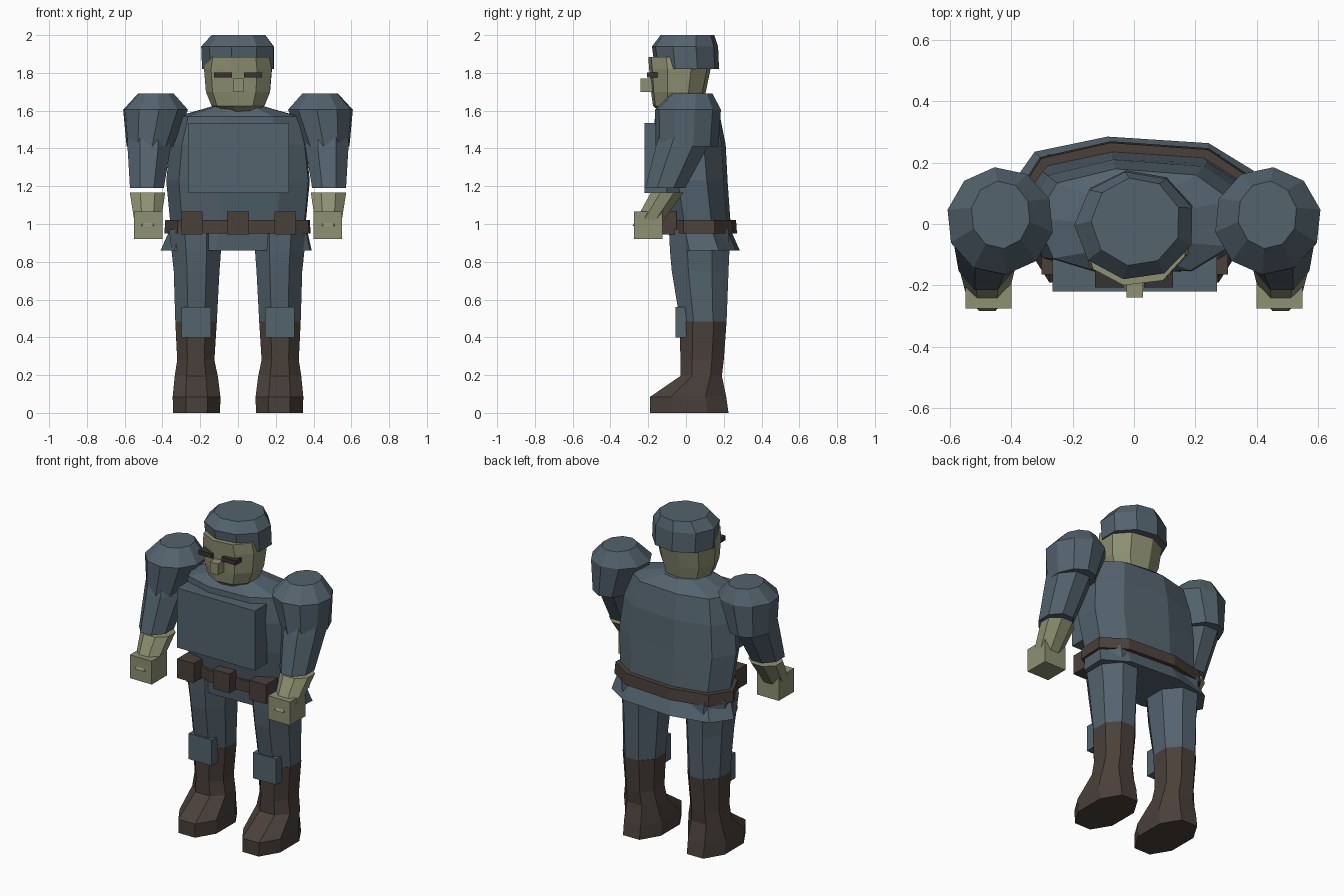
import bpy, bmesh, math

cube = bpy.data.objects.get("Cube")
if cube:
    bpy.data.objects.remove(cube, do_unlink=True)


def material(name, rgb):
    m = bpy.data.materials.new(name)
    m.use_nodes = True
    m.diffuse_color = (*rgb, 1)
    bsdf = m.node_tree.nodes["Principled BSDF"]
    bsdf.inputs["Base Color"].default_value = (*rgb, 1)
    bsdf.inputs["Roughness"].default_value = 0.9
    return m


CLOTH = material("blue_grey_cloth", (0.088, 0.125, 0.155))
SKIN = material("olive_skin", (0.27, 0.28, 0.17))
LEATHER = material("brown_leather", (0.068, 0.051, 0.042))
DARK = material("dark_brown", (0.038, 0.032, 0.028))


def finish(name, bm, mat):
    bmesh.ops.recalc_face_normals(bm, faces=bm.faces)
    mesh = bpy.data.meshes.new(name)
    bm.to_mesh(mesh)
    bm.free()
    mesh.materials.append(mat)
    obj = bpy.data.objects.new(name, mesh)
    bpy.context.collection.objects.link(obj)
    return obj


def outline(sides, phase, power):
    """Rounded polygon stretched to fill the -1..1 square."""
    pts = []
    for i in range(sides):
        a = math.radians(phase) + math.tau * i / sides
        c, s = math.cos(a), math.sin(a)
        pts.append((math.copysign(abs(c) ** power, c), math.copysign(abs(s) ** power, s)))
    axes = []
    for axis in zip(*pts):
        lo, hi = min(axis), max(axis)
        axes.append([(v - lo) / (hi - lo) for v in axis])
    return list(zip(*axes))


def loft(name, mat, rings, sides=8, phase=22.5, power=1.0, side=1):
    """Skin rings given as (z, x min, x max, y min, y max)."""
    bm = bmesh.new()
    shape = outline(sides, phase, power)
    loops = [[bm.verts.new((side * (x0 + (x1 - x0) * u), y0 + (y1 - y0) * v, z))
              for u, v in shape] for z, x0, x1, y0, y1 in rings]
    for low, high in zip(loops, loops[1:]):
        for i in range(sides):
            j = (i + 1) % sides
            bm.faces.new((low[i], low[j], high[j], high[i]))
    bm.faces.new(loops[0])
    bm.faces.new(loops[-1])
    return finish(name, bm, mat)


def box(name, mat, x, y, z, side=1):
    bm = bmesh.new()
    bmesh.ops.create_cube(bm, size=1)
    for v in bm.verts:
        for k, (lo, hi) in enumerate((x, y, z)):
            v.co[k] = lo if v.co[k] < 0 else hi
        v.co.x *= side
    return finish(name, bm, mat)


# Torso with flared tunic skirt
loft("torso", CLOTH, [
    (0.86, -0.41, 0.39, -0.08, 0.285),
    (0.95, -0.37, 0.37, -0.09, 0.245),
    (1.02, -0.36, 0.36, -0.10, 0.235),
    (1.23, -0.38, 0.38, -0.14, 0.22),
    (1.42, -0.36, 0.36, -0.17, 0.21),
    (1.57, -0.32, 0.32, -0.165, 0.18),
    (1.625, -0.13, 0.13, -0.12, 0.11)], 9, 98, 0.8)
box("chest_plate", CLOTH, (-0.265, 0.27), (-0.22, -0.1), (1.165, 1.535))

# Belt and pouches
loft("belt", LEATHER, [
    (0.95, -0.39, 0.385, -0.115, 0.27),
    (1.02, -0.385, 0.38, -0.115, 0.265)], 9, 98, 0.8)
for label, x in (("right", -0.245), ("middle", 0.0), ("left", 0.25)):
    box(label + "_pouch", LEATHER, (x - 0.057, x + 0.057), (-0.165, -0.05), (0.945, 1.065))

# Head, face and helmet
loft("head", SKIN, [
    (1.58, -0.05, 0.08, -0.12, 0.07),
    (1.625, -0.14, 0.14, -0.175, 0.09),
    (1.70, -0.17, 0.17, -0.185, 0.105),
    (1.82, -0.18, 0.18, -0.195, 0.13),
    (1.885, -0.168, 0.168, -0.2, 0.12)], 9, 99, 0.9)
box("nose", SKIN, (-0.025, 0.03), (-0.24, -0.17), (1.70, 1.77))
loft("helmet", CLOTH, [
    (1.82, -0.19, 0.19, -0.165, 0.175),
    (1.94, -0.195, 0.19, -0.18, 0.17),
    (2.0, -0.14, 0.145, -0.135, 0.15)], 9, 99)

for label, s in (("left", 1), ("right", -1)):
    box(label + "_eye", DARK, (0.033, 0.128), (-0.207, -0.15), (1.775, 1.802), s)

    # Arm
    loft(label + "_shoulder_pad", CLOTH, [
        (1.41, 0.345, 0.59, -0.16, 0.17),
        (1.605, 0.265, 0.608, -0.165, 0.185),
        (1.69, 0.34, 0.53, -0.08, 0.14)], 10, 84, side=s)
    loft(label + "_sleeve", CLOTH, [
        (1.19, 0.393, 0.572, -0.215, -0.005),
        (1.41, 0.355, 0.585, -0.16, 0.115),
        (1.5, 0.36, 0.585, -0.13, 0.14)], 8, side=s)
    loft(label + "_forearm", SKIN, [
        (0.99, 0.412, 0.545, -0.283, -0.14),
        (1.168, 0.385, 0.573, -0.185, -0.012)], 8, side=s)
    box(label + "_hand", SKIN, (0.4, 0.55), (-0.275, -0.125), (0.92, 1.065), s)

    # Leg
    loft(label + "_trouser_leg", CLOTH, [
        (0.485, 0.112, 0.332, -0.032, 0.215),
        (0.75, 0.098, 0.34, -0.075, 0.225),
        (0.86, 0.09, 0.352, -0.085, 0.23),
        (0.97, 0.085, 0.365, -0.09, 0.225)], 8, side=s)
    box(label + "_knee_pad", CLOTH, (0.142, 0.3), (-0.055, 0.01), (0.4, 0.56), s)
    loft(label + "_boot", LEATHER, [
        (0.0, 0.095, 0.343, -0.19, 0.225),
        (0.085, 0.093, 0.346, -0.19, 0.213),
        (0.195, 0.107, 0.335, -0.03, 0.19),
        (0.28, 0.125, 0.322, -0.03, 0.2),
        (0.485, 0.112, 0.332, -0.032, 0.215)], 8, power=0.9, side=s)
